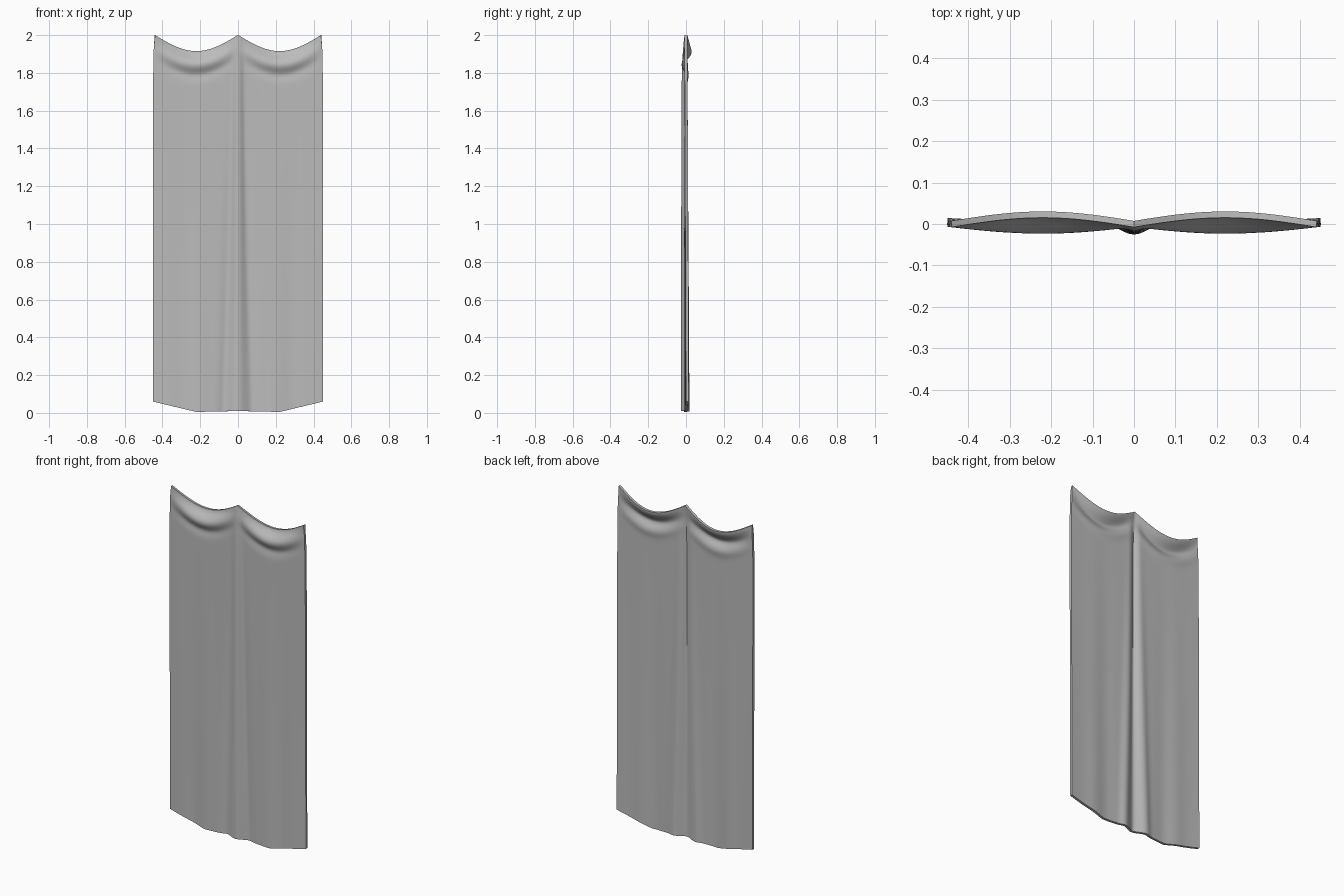
import bpy, bmesh
from math import sin, pi, exp, radians

cube = bpy.data.objects.get("Cube")
if cube:
    bpy.data.objects.remove(cube, do_unlink=True)

COLS, ROWS = 80, 110
HALF = 0.45


def bump(v, centre, width):
    return exp(-((v - centre) / width) ** 2)


def bottom_edge(a):
    # nearly level in the middle, rising toward the side edges
    return 0.01 - 0.005 * a / 0.22 if a < 0.22 else 0.005 + 0.055 * (a - 0.22) / 0.23


def cloth_point(u, v):
    """u runs -1..1 across the cloth, v runs 0..1 from hem to top."""
    a = abs(u)
    sag = sin(pi * a)
    top = 2.0 - 0.085 * sag
    low = bottom_edge(a * HALF)
    z = low + (top - low) * v
    drop = top - z
    x = u * (HALF - 0.01 * exp(-drop / 0.1))
    ax = abs(x)
    # draped swag: top edge leans back, fold below it bulges forward
    swag = sag * (0.023 * bump(drop, 0, 0.045) - 0.018 * bump(drop, 0.07, 0.035)
                  + 0.007 * bump(drop, 0.125, 0.03))
    # central pleat and the valleys fanning out beside it
    fall = min(1.0, drop / 1.9)
    grow = 1 - exp(-drop / 0.12)
    pleat = -0.018 * grow * bump(ax, 0, 0.018 + 0.016 * fall)
    valley = 0.011 * fall * bump(ax, 0.02 + 0.055 * fall, 0.028)
    # soft folds in each panel and a slight backward drift at the sides
    folds = -0.004 * fall * bump(ax, 0.2, 0.05) + 0.004 * fall * bump(ax, 0.29, 0.05)
    side = 0.007 * fall * a ** 4
    return x, swag + pleat + valley + folds + side, z


# Hanging cloth sheet
bm = bmesh.new()
grid = [[bm.verts.new(cloth_point(2 * i / COLS - 1, 1 - (1 - j / ROWS) ** 1.7))
         for i in range(COLS + 1)] for j in range(ROWS + 1)]
for j in range(ROWS):
    for i in range(COLS):
        bm.faces.new((grid[j][i], grid[j][i + 1], grid[j + 1][i + 1], grid[j + 1][i]))
mesh = bpy.data.meshes.new("hanging_cloth")
bm.to_mesh(mesh)
bm.free()
cloth = bpy.data.objects.new("hanging_cloth", mesh)
bpy.context.collection.objects.link(cloth)

# Plain grey fabric
fabric = bpy.data.materials.new("grey_fabric")
fabric.use_nodes = True
grey = (0.5, 0.5, 0.5, 1)
fabric.diffuse_color = grey
fabric.node_tree.nodes["Principled BSDF"].inputs["Base Color"].default_value = grey
mesh.materials.append(fabric)

# Fabric thickness
thick = cloth.modifiers.new("thickness", "SOLIDIFY")
thick.thickness = 0.015
thick.offset = 0
bpy.context.view_layer.objects.active = cloth
cloth.select_set(True)
bpy.ops.object.modifier_apply(modifier="thickness")
bpy.ops.object.shade_smooth_by_angle(angle=radians(45))
